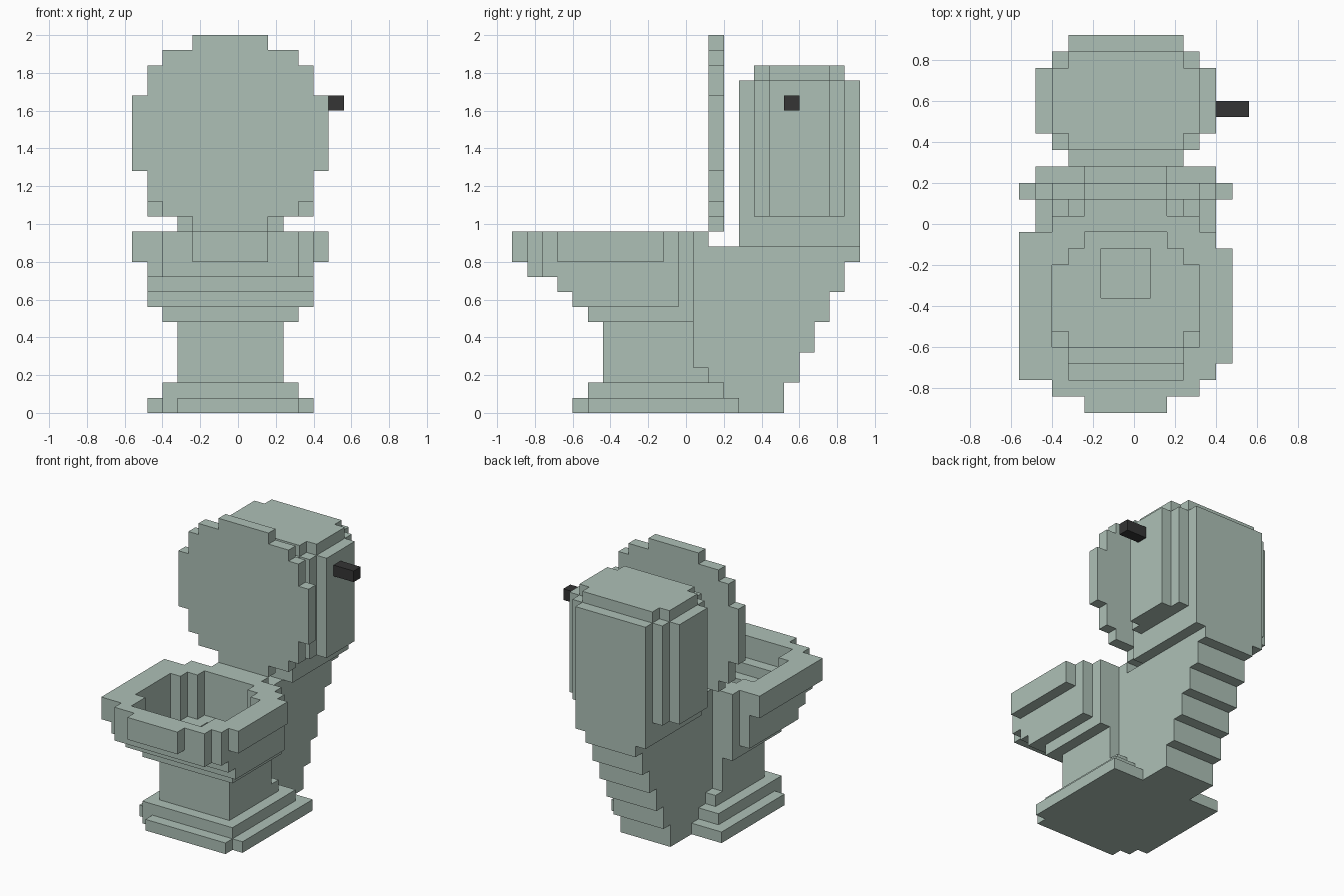
import bpy, bmesh, math
from itertools import product

if "Cube" in bpy.data.objects:
    bpy.data.objects.remove(bpy.data.objects["Cube"])

S = 0.08                      # block size
ORIGIN = (-0.56, -0.92, 0.0)  # corner of the block grid


def material(name, color):
    m = bpy.data.materials.new(name)
    m.diffuse_color = (*color, 1)
    m.use_nodes = True
    m.node_tree.nodes["Principled BSDF"].inputs["Base Color"].default_value = m.diffuse_color
    return m


def cells(box):
    """All grid cells inside a box (x0, x1, y0, y1, z0, z1)."""
    spans = [range(round((box[2 * a] - ORIGIN[a]) / S),
                   round((box[2 * a + 1] - ORIGIN[a]) / S)) for a in range(3)]
    return set(product(*spans))


def build(name, mat, solid, cut=()):
    """Union of boxes minus cut boxes, skinned and cleaned to flat faces."""
    filled = set().union(*map(cells, solid))
    for box in cut:
        filled -= cells(box)
    bm = bmesh.new()
    verts = {}

    def vert(k):
        if k not in verts:
            verts[k] = bm.verts.new([ORIGIN[a] + k[a] * S for a in range(3)])
        return verts[k]

    for c in filled:
        for axis, side in product(range(3), (0, 1)):
            near = list(c)
            near[axis] += 2 * side - 1
            if tuple(near) in filled:
                continue
            u, v = (axis + 1) % 3, (axis + 2) % 3
            loop = []
            for du, dv in ((0, 0), (1, 0), (1, 1), (0, 1)):
                k = list(c)
                k[axis] += side
                k[u] += du
                k[v] += dv
                loop.append(vert(tuple(k)))
            bm.faces.new(loop if side else loop[::-1])
    bmesh.ops.dissolve_limit(bm, angle_limit=math.radians(1),
                             verts=bm.verts[:], edges=bm.edges[:])
    me = bpy.data.meshes.new(name)
    bm.to_mesh(me)
    bm.free()
    me.materials.append(mat)
    ob = bpy.data.objects.new(name, me)
    bpy.context.collection.objects.link(ob)


def sym(half, y0, y1, z0, z1):
    """Box centred on the toilet's own middle line."""
    return (-0.04 - half, -0.04 + half, y0, y1, z0, z1)


ceramic = material("pale green ceramic", (0.42, 0.53, 0.47))
dark = material("dark handle", (0.035, 0.035, 0.035))

# foot and column
pedestal = [
    (-0.32, 0.32, -0.60, -0.52, 0, 0.08),
    (-0.40, 0.40, -0.52, -0.44, 0, 0.08),
    sym(0.44, -0.44, 0.28, 0, 0.08),
    sym(0.36, -0.52, 0.20, 0, 0.16),
    sym(0.28, -0.44, 0.12, 0.16, 0.24),
    sym(0.28, -0.44, 0.04, 0.24, 0.48),
]
# bowl, widening in steps up to the rim
bowl = [
    sym(0.36, -0.52, 0.04, 0.48, 0.56),
    sym(0.36, -0.04, 0.04, 0.56, 0.96),
    sym(0.44, -0.60, -0.04, 0.56, 0.64),
    sym(0.44, -0.68, -0.04, 0.64, 0.72),
    sym(0.44, -0.76, -0.04, 0.72, 0.96),
    sym(0.36, -0.84, -0.04, 0.72, 0.96),
    sym(0.20, -0.92, -0.84, 0.80, 0.96),
    (-0.56, 0.40, -0.76, -0.04, 0.80, 0.96),
    (0.40, 0.48, -0.68, -0.12, 0.80, 0.96),
]
# stepped back under the tank
back = [sym(0.20, -0.04, 0.12, 0.16, 0.96), sym(0.20, 0.04, 0.92, 0.80, 0.88)]
back += [sym(0.20, -0.04, 0.52 + 0.08 * i, 0.16 * i, 0.16 * (i + 1))
         for i in range(5)]
# hollow of the bowl with a drain
hollow = [
    sym(0.20, -0.12, -0.04, 0.64, 0.96),
    sym(0.28, -0.20, -0.12, 0.64, 0.96),
    sym(0.36, -0.52, -0.20, 0.64, 0.96),
    sym(0.28, -0.60, -0.52, 0.64, 0.72),
    sym(0.36, -0.60, -0.52, 0.72, 0.96),
    sym(0.28, -0.68, -0.60, 0.72, 0.96),
    sym(0.28, -0.76, -0.68, 0.80, 0.96),
    (-0.16, 0.08, -0.36, -0.12, 0.56, 0.64),
]
build("bowl_and_pedestal", ceramic, pedestal + bowl + back, hollow)

# water tank with its cover plate
build("tank", ceramic, [
    sym(0.28, 0.28, 0.92, 0.88, 1.76),
    sym(0.36, 0.36, 0.84, 1.04, 1.76),
    sym(0.44, 0.44, 0.76, 1.04, 1.76),
    sym(0.28, 0.36, 0.84, 1.76, 1.84),
    sym(0.36, 0.44, 0.76, 1.76, 1.84),
])

# raised lid: half width for each height band
bands = [(0.20, 0.96, 2.00), (0.36, 1.04, 1.92),
         (0.44, 1.12, 1.84), (0.52, 1.28, 1.68)]
build("lid", ceramic, [sym(h, 0.12, 0.20, a, b) for h, a, b in bands])

# flush handle
build("flush_handle", dark, [(0.40, 0.56, 0.52, 0.60, 1.60, 1.68)])
